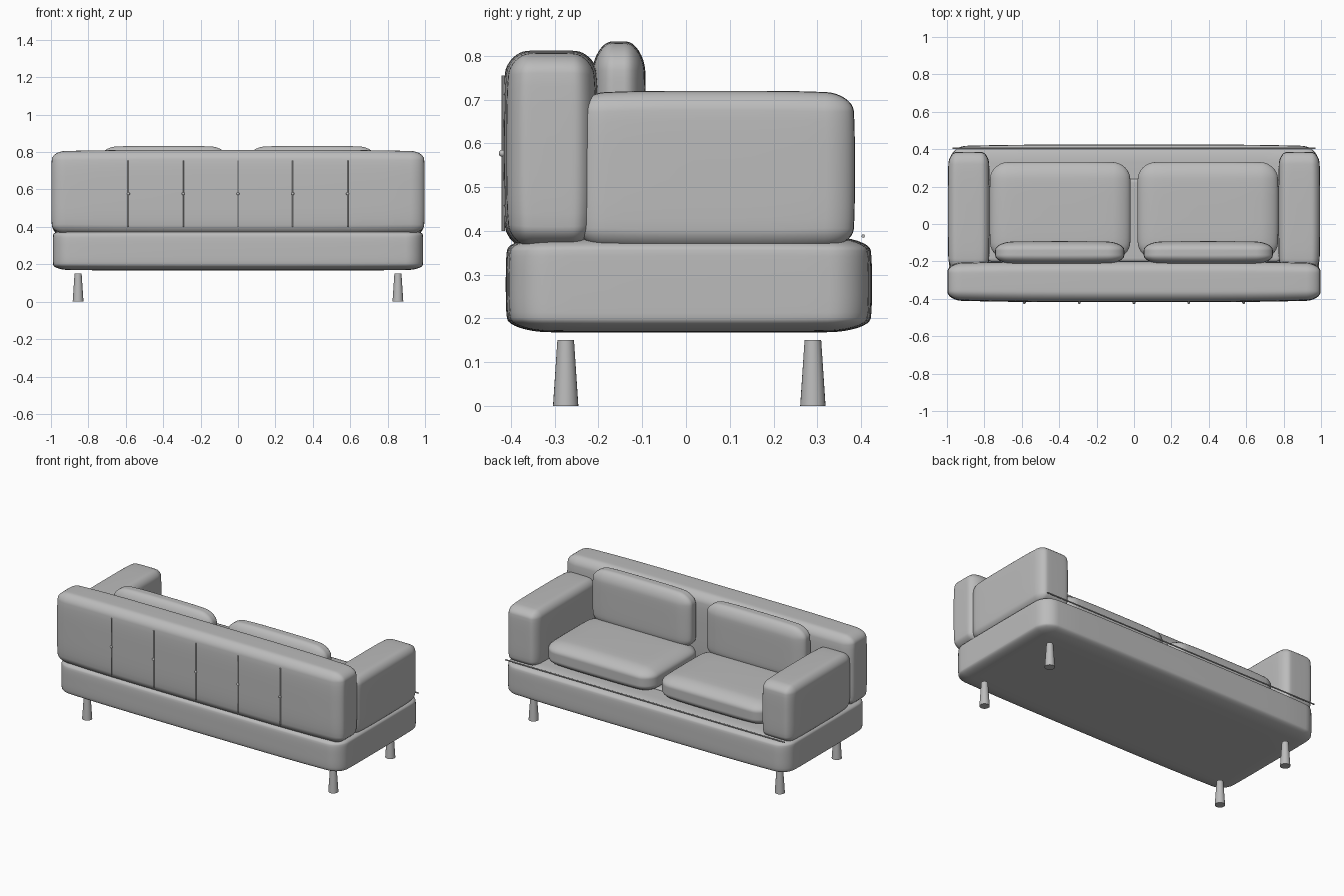
import bpy, bmesh, math
from mathutils import Vector

cube = bpy.data.objects.get("Cube")
if cube:
    bpy.data.objects.remove(cube, do_unlink=True)

grey = bpy.data.materials.new("grey_fabric")
grey.use_nodes = True
grey.diffuse_color = (0.5, 0.5, 0.5, 1)
grey.node_tree.nodes["Principled BSDF"].inputs["Base Color"].default_value = grey.diffuse_color


def finish(name, bm):
    mesh = bpy.data.meshes.new(name)
    bm.to_mesh(mesh)
    bm.free()
    mesh.materials.append(grey)
    obj = bpy.data.objects.new(name, mesh)
    bpy.context.collection.objects.link(obj)
    bpy.ops.object.select_all(action="DESELECT")
    obj.select_set(True)
    bpy.context.view_layer.objects.active = obj
    bpy.ops.object.shade_smooth_by_angle(angle=math.radians(40))
    return obj


def pillow(name, low, high, radii, bulge=(0, 0, 0)):
    """Box with elliptical rounded edges whose faces swell by bulge per axis."""
    low, high = Vector(low), Vector(high)
    mid, half = (low + high) / 2, (high - low) / 2
    bm = bmesh.new()
    bmesh.ops.create_cube(bm, size=2)
    bmesh.ops.subdivide_edges(bm, edges=bm.edges[:], cuts=19, use_grid_fill=True)
    for v in bm.verts:
        t = v.co.copy()
        inner, d = Vector(), Vector()
        for i in range(3):
            a, s = abs(t[i]), math.copysign(1, t[i])
            inner[i] = s * min(a / 0.6, 1) * (half[i] - radii[i])
            d[i] = s * math.tan(max(a - 0.6, 0) / 0.4 * math.pi / 4)
        d.normalize()
        p = Vector([inner[i] + d[i] * radii[i] for i in range(3)])
        n = [p[i] / half[i] for i in range(3)]
        for i in range(3):
            j, k = (i + 1) % 3, (i + 2) % 3
            p[i] -= n[i] * bulge[i] * (n[j] ** 4 + n[k] ** 4) / 2
        v.co = mid + p
    return finish(name, bm)


def rod(name, start, end, r1, r2, sides=16):
    start, end = Vector(start), Vector(end)
    axis = end - start
    bm = bmesh.new()
    bmesh.ops.create_cone(bm, cap_ends=True, segments=sides, radius1=r1,
                          radius2=r2, depth=axis.length)
    turn = axis.to_track_quat("Z", "Y")
    for v in bm.verts:
        v.co = turn @ v.co + (start + end) / 2
    return finish(name, bm)


# Base and backrest
pillow("base", (-0.99, -0.412, 0.167), (0.99, 0.425, 0.388),
       (0.09, 0.09, 0.03), (0.006, 0.02, 0.006))
pillow("backrest", (-0.998, -0.418, 0.358), (0.998, -0.198, 0.812),
       (0.07, 0.05, 0.045), (0.012, 0.02, 0.016))
pillow("seat_deck", (-0.78, -0.2, 0.37), (0.78, 0.24, 0.4), (0.02, 0.02, 0.01))
rod("front_piping", (-0.97, 0.405, 0.388), (0.97, 0.405, 0.388), 0.004, 0.004, 8)

# Arms, cushions and legs, mirrored left and right
for side, s in (("left", 1), ("right", -1)):
    def span(a, b):
        return min(a * s, b * s), max(a * s, b * s)
    x0, x1 = span(0.772, 0.995)
    pillow(side + "_arm", (x0, -0.25, 0.358), (x1, 0.386, 0.72),
           (0.04, 0.06, 0.04), (0.01, 0.014, 0.014))
    x0, x1 = span(0.018, 0.772)
    pillow(side + "_seat_cushion", (x0, -0.19, 0.37), (x1, 0.332, 0.53),
           (0.085, 0.085, 0.05), (0.02, 0.01, 0.02))
    x0, x1 = span(0.052, 0.742)
    pillow(side + "_back_cushion", (x0, -0.215, 0.48), (x1, -0.092, 0.833),
           (0.08, 0.045, 0.06), (0.02, 0.012, 0.02))
    for place, y in (("back", -0.275), ("front", 0.29)):
        rod(side + "_" + place + "_leg", (0.855 * s, y, 0), (0.855 * s, y, 0.15),
            0.029, 0.019, 24)

# Seams and buttons on the outside of the backrest
for i in range(-2, 3):
    x = i * 0.293
    rod("back_seam", (x, -0.418, 0.4), (x, -0.418, 0.755), 0.004, 0.004, 8)
    bm = bmesh.new()
    bmesh.ops.create_uvsphere(bm, u_segments=12, v_segments=8, radius=0.008)
    bmesh.ops.translate(bm, verts=bm.verts[:], vec=(x, -0.42, 0.577))
    finish("back_button", bm)
